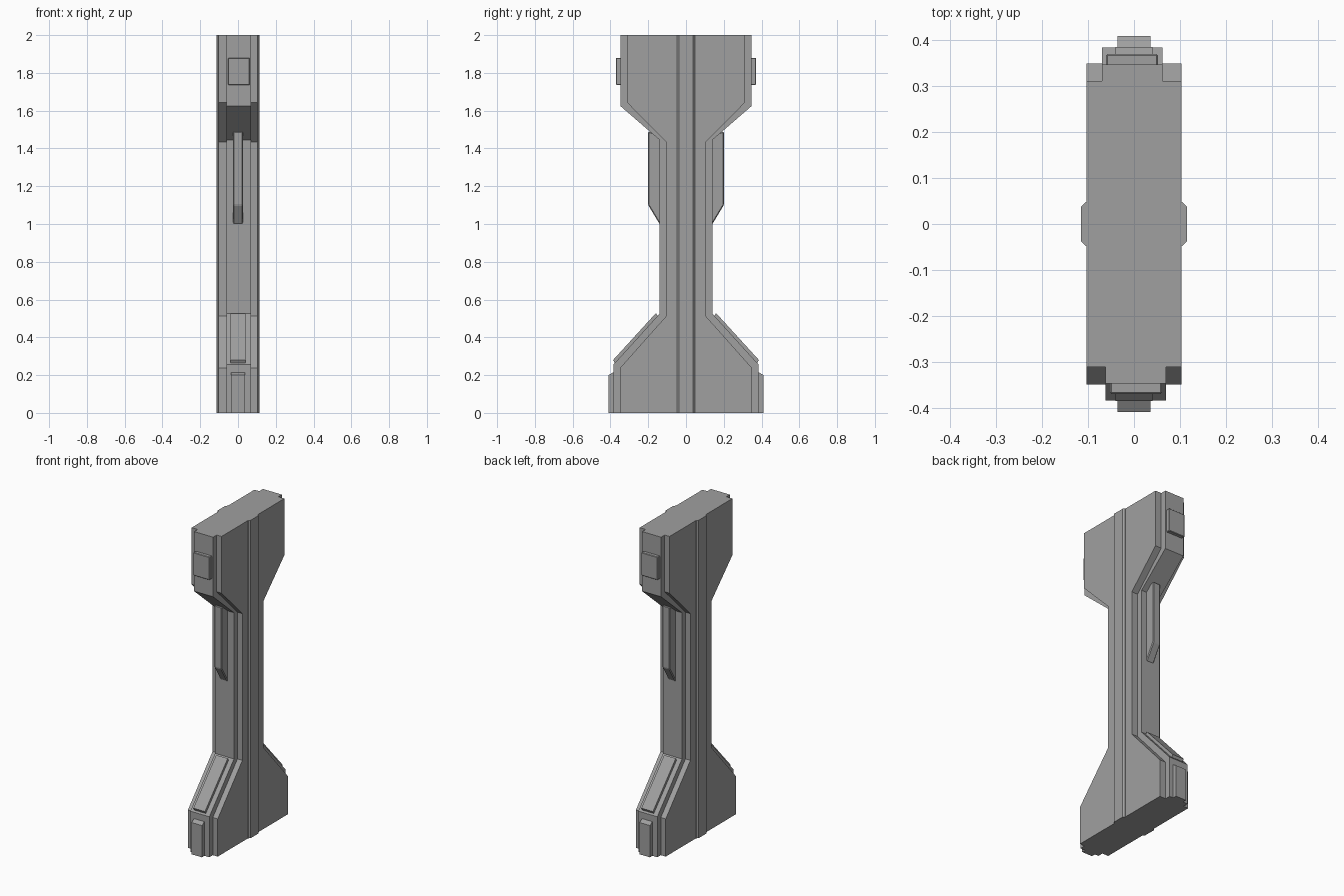
import bpy
import bmesh
from mathutils import Matrix

cube = bpy.data.objects.get("Cube")
if cube:
    bpy.data.objects.remove(cube, do_unlink=True)

grey = bpy.data.materials.new("mid_grey_metal")
grey.use_nodes = True
grey.diffuse_color = (0.35, 0.35, 0.35, 1)
grey.node_tree.nodes["Principled BSDF"].inputs["Base Color"].default_value = (0.35, 0.35, 0.35, 1)


def extrude_x(name, outline, x0, x1, bevel=0.0, turn=False):
    """Extrude a (y, z) outline from x0 to x1; turn spins it half way about z."""
    bm = bmesh.new()
    face = bm.faces.new([bm.verts.new((x0, y, z)) for y, z in outline])
    out = bmesh.ops.extrude_face_region(bm, geom=[face])
    verts = [g for g in out["geom"] if isinstance(g, bmesh.types.BMVert)]
    bmesh.ops.translate(bm, verts=verts, vec=(x1 - x0, 0, 0))
    if turn:
        bmesh.ops.rotate(bm, verts=bm.verts, matrix=Matrix.Rotation(3.14159265, 3, "Z"))
    bmesh.ops.recalc_face_normals(bm, faces=bm.faces)
    mesh = bpy.data.meshes.new(name)
    bm.to_mesh(mesh)
    bm.free()
    mesh.materials.append(grey)
    obj = bpy.data.objects.new(name, mesh)
    bpy.context.collection.objects.link(obj)
    if bevel:
        mod = obj.modifiers.new("edge_bevel", "BEVEL")
        mod.width = bevel
        mod.segments = 1
    return obj


# Half outlines, from the top down
rim = [(-0.348, 2), (-0.348, 1.625), (-0.14, 1.445), (-0.14, 0.525), (-0.385, 0.255), (-0.385, 0)]
core = [(-0.312, 2), (-0.312, 1.643), (-0.105, 1.435), (-0.105, 0.512), (-0.35, 0.237), (-0.35, 0)]

# Wide middle slab
extrude_x("pillar_core", core + [(-y, z) for y, z in reversed(core)], -0.104, 0.104)

# Central rib with chamfered upright corners
rib = extrude_x("centre_rib", [(-0.048, 0), (0.048, 0), (0.048, 2), (-0.048, 2)], -0.115, 0.115)
bm = bmesh.new()
bm.from_mesh(rib.data)
uprights = [e for e in bm.edges if abs(e.verts[0].co.z - e.verts[1].co.z) > 1]
bmesh.ops.bevel(bm, geom=uprights, offset=0.01, segments=1, affect="EDGES")
bm.to_mesh(rib.data)
bm.free()

# Edge parts, repeated on the front and turned half way round for the back
fin = [(-0.13, 1.47), (-0.2, 1.49), (-0.2, 1.1), (-0.14, 1.0), (-0.13, 1.0)]
top_pad = [(-0.34, 1.88), (-0.37, 1.88), (-0.37, 1.735), (-0.34, 1.735)]
slope_pad = [(-0.15, 0.51), (-0.158, 0.527), (-0.165, 0.522), (-0.386, 0.28), (-0.378, 0.265), (-0.36, 0.265)]
foot_pad = [(-0.37, 0), (-0.41, 0), (-0.41, 0.2), (-0.385, 0.215), (-0.37, 0.215)]
for side, turn in (("front", False), ("back", True)):
    extrude_x(side + "_rim", rim + [(0, 0), (0, 2)], -0.062, 0.07, turn=turn)
    extrude_x(side + "_fin", fin, -0.026, 0.026, 0.006, turn)
    extrude_x(side + "_top_pad", top_pad, -0.052, 0.061, 0.003, turn)
    extrude_x(side + "_slope_pad", slope_pad, -0.04, 0.04, turn=turn)
    extrude_x(side + "_foot_pad", foot_pad, -0.036, 0.036, turn=turn)
